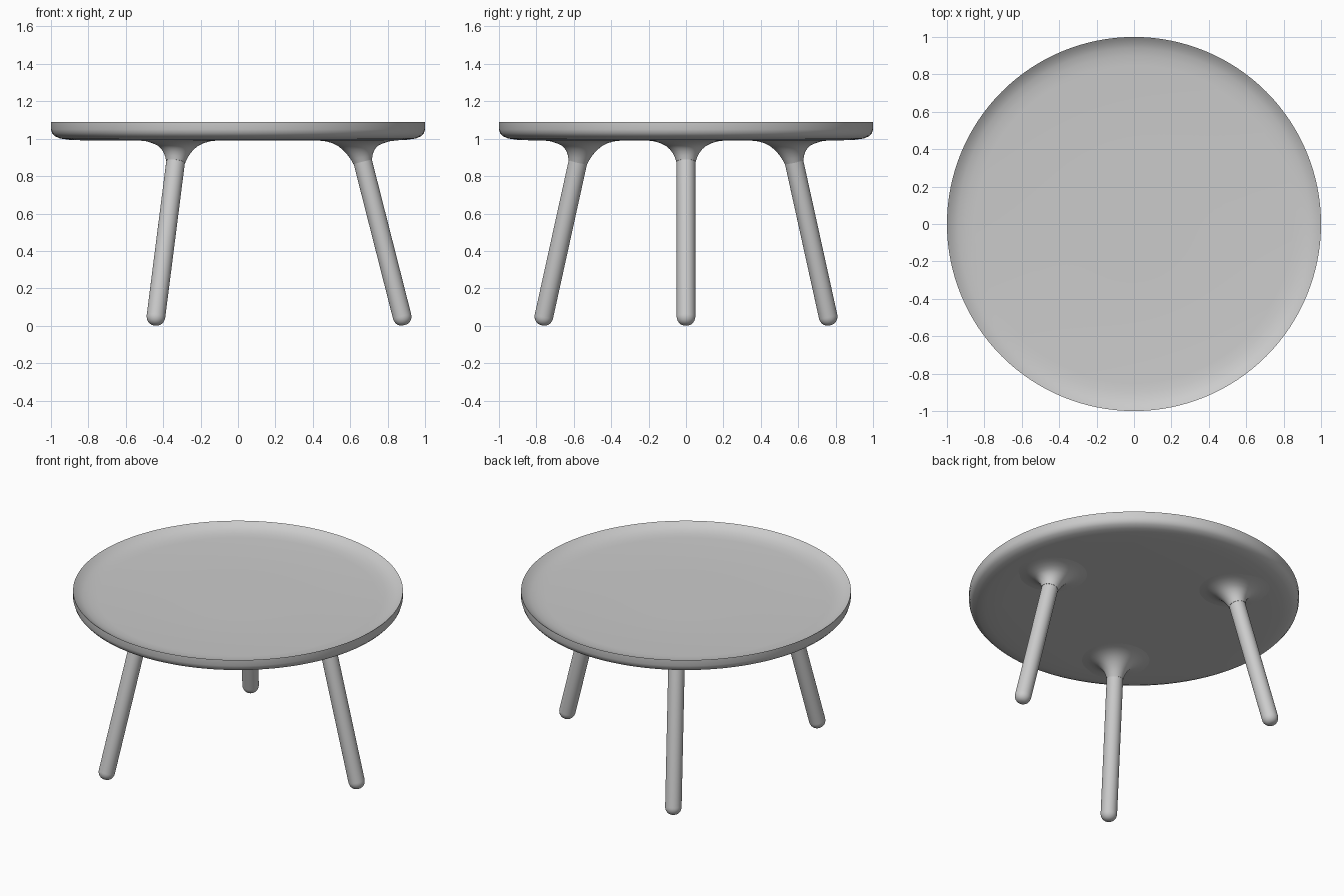
import bpy, math
from mathutils import Vector, Quaternion

if "Cube" in bpy.data.objects:
    bpy.data.objects.remove(bpy.data.objects["Cube"])

UNDERSIDE = 0.993
LEG_R = 0.05
UP = Vector((0, 0, 1))
FLAT = Quaternion()


def loft(name, rings, cap_start, cap_end):
    """Join rings of points into a smooth skin, with optional end caps."""
    segs = len(rings[0])
    verts = [p for r in rings for p in r]
    faces = []
    for i in range(len(rings) - 1):
        for j in range(segs):
            k = (j + 1) % segs
            faces.append((i * segs + j, i * segs + k, (i + 1) * segs + k, (i + 1) * segs + j))
    if cap_start:
        faces.append(tuple(reversed(range(segs))))
    if cap_end:
        faces.append(tuple(range((len(rings) - 1) * segs, len(rings) * segs)))
    mesh = bpy.data.meshes.new(name)
    mesh.from_pydata(verts, [], faces)
    obj = bpy.data.objects.new(name, mesh)
    bpy.context.collection.objects.link(obj)
    bpy.ops.object.select_all(action='DESELECT')
    obj.select_set(True)
    bpy.context.view_layer.objects.active = obj
    bpy.ops.object.shade_smooth_by_angle(angle=math.radians(40))
    return obj


def ring(center, rot, radius, segs):
    return [center + rot @ Vector((radius * math.cos(a), radius * math.sin(a), 0))
            for a in (2 * math.pi * j / segs for j in range(segs))]


# Tray top: rounded underside edge, thin rim, shallow dish
profile = [(0.3, 0.99), (0.8, 0.99), (0.9, 0.994), (0.95, 1.001), (0.98, 1.014),
           (0.994, 1.03), (1.0, 1.05), (1.0, 1.09), (0.985, 1.079),
           (0.965, 1.067), (0.94, 1.057), (0.9, 1.049), (0.85, 1.045), (0.3, 1.044)]
loft("tray_top", [ring(Vector((0, 0, z)), FLAT, r, 128) for r, z in profile], True, True)


def leg_with_collar(label, angle):
    """One splayed leg and its collar, pointing outwards at the given angle."""
    out = Vector((math.cos(angle), math.sin(angle), 0))
    joint, foot = out * 0.667 + UP * 0.877, out * 0.877 + UP * 0.051
    axis = (joint - foot).normalized()
    tilt = UP.rotation_difference(axis)

    # Round dowel leg with a domed foot
    rings = []
    for i in range(1, 9):
        a = math.pi / 2 * i / 8
        rings.append(ring(foot - axis * LEG_R * math.cos(a), tilt,
                          LEG_R * math.sin(a) ** 0.85, 48))
    rings.append(ring(joint, tilt, LEG_R, 48))
    loft(label + "_leg", rings, True, True)

    # Collar flaring smoothly into the underside
    height = UNDERSIDE - joint.z
    rings = []
    for t, r in [(0, 0.0515), (0.2, 0.059), (0.4, 0.071), (0.58, 0.087), (0.73, 0.107),
                 (0.85, 0.135), (0.94, 0.17), (0.985, 0.215), (1.03, 0.26)]:
        center = joint + axis * (height * t / axis.z)
        rings.append(ring(center, tilt.slerp(FLAT, min(1, t * 1.2)), r, 48))
    loft(label + "_collar", rings, True, False)


for n, label in enumerate(("right", "back_left", "front_left")):
    leg_with_collar(label, 2 * math.pi * n / 3)
